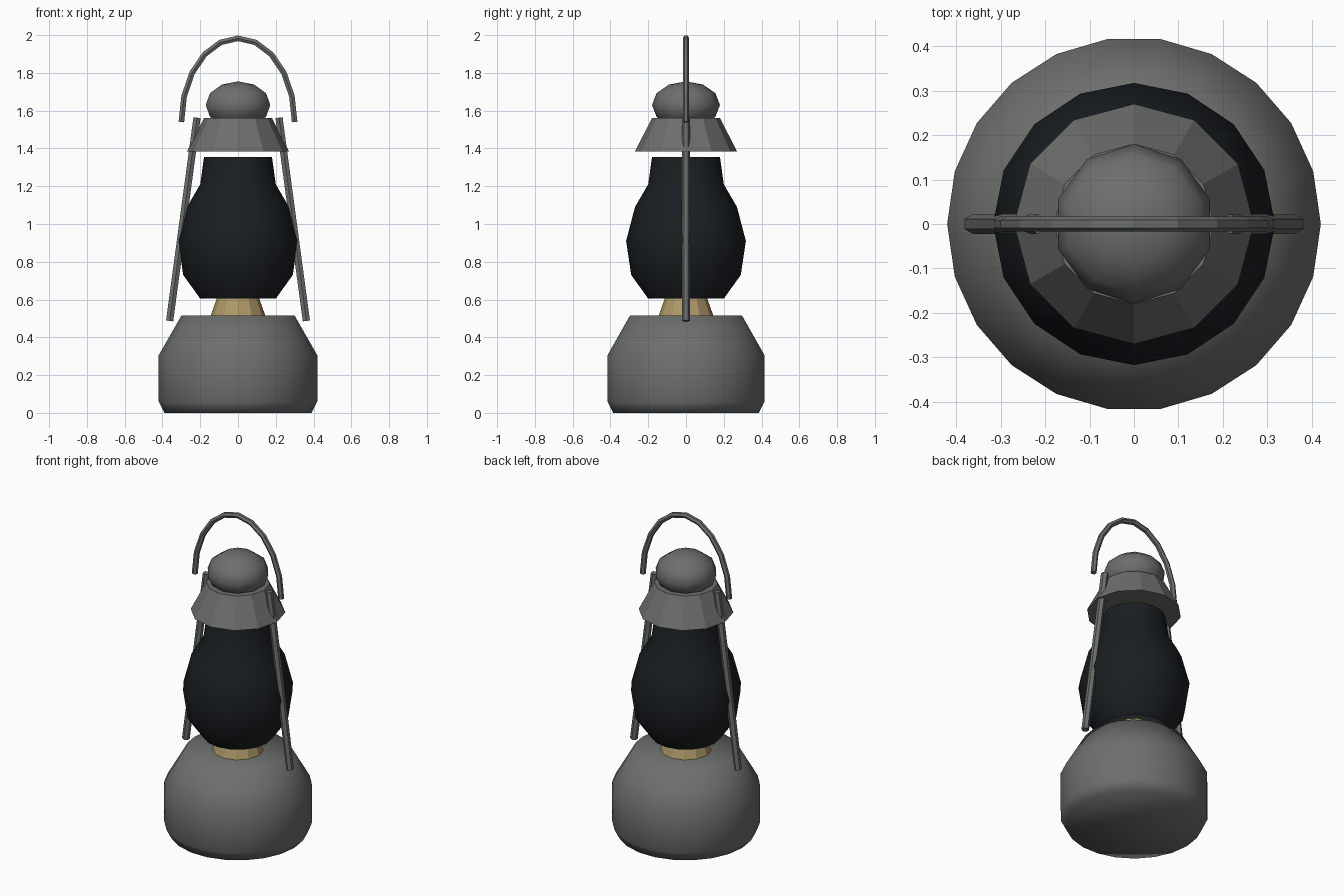
import bpy, bmesh
from math import sin, cos, pi

if "Cube" in bpy.data.objects:
    bpy.data.objects.remove(bpy.data.objects["Cube"])


def material(name, rgb):
    m = bpy.data.materials.new(name)
    m.diffuse_color = (*rgb, 1)
    m.use_nodes = True
    m.node_tree.nodes["Principled BSDF"].inputs["Base Color"].default_value = m.diffuse_color
    return m


METAL = material("dark_metal", (0.15, 0.16, 0.15))
BRASS = material("brass", (0.42, 0.31, 0.14))
GLASS = material("smoked_glass", (0.010, 0.013, 0.016))


def lathe(name, profile, sides, mat, smooth):
    """Revolve (radius, z) points around z; radius 0 becomes a single pole."""
    bm = bmesh.new()
    rings = []
    for r, z in profile:
        n = sides if r > 0 else 1
        rings.append([bm.verts.new((r * cos(2 * pi * i / sides),
                                    r * sin(2 * pi * i / sides), z)) for i in range(n)])
    for a, b in zip(rings, rings[1:]):
        for i in range(sides):
            j = (i + 1) % sides
            quad = [a[i % len(a)], a[j % len(a)], b[j % len(b)], b[i % len(b)]]
            bm.faces.new(list(dict.fromkeys(quad)))
    for f in bm.faces:
        f.smooth = smooth
    mesh = bpy.data.meshes.new(name)
    bm.to_mesh(mesh)
    bm.free()
    mesh.materials.append(mat)
    ob = bpy.data.objects.new(name, mesh)
    bpy.context.collection.objects.link(ob)
    return ob


def wire(name, points, radius):
    """Six-sided tube along a path."""
    cu = bpy.data.curves.new(name, 'CURVE')
    cu.dimensions = '3D'
    cu.bevel_depth = radius
    cu.bevel_resolution = 1
    cu.use_fill_caps = True
    sp = cu.splines.new('POLY')
    sp.points.add(len(points) - 1)
    for p, co in zip(sp.points, points):
        p.co = (*co, 1)
    sp.use_smooth = False
    cu.materials.append(METAL)
    ob = bpy.data.objects.new(name, cu)
    bpy.context.collection.objects.link(ob)


# Fuel tank
lathe("fuel_tank", [(0, 0), (0.39, 0), (0.42, 0.06), (0.42, 0.305),
                    (0.30, 0.515), (0, 0.515)], 22, METAL, True)

# Burner collar
lathe("burner", [(0, 0.50), (0.15, 0.50), (0.10, 0.64), (0, 0.64)], 12, BRASS, False)

# Glass globe, open at both ends
lathe("glass_globe", [(0.20, 0.605), (0.29, 0.73), (0.317, 0.91), (0.27, 1.09),
                      (0.20, 1.21), (0.18, 1.355)], 16, GLASS, True)

# Chimney hood
lathe("hood", [(0, 1.385), (0.27, 1.385), (0.18, 1.56), (0, 1.56)], 12, METAL, False)

# Rounded cap: squashed low-poly sphere
cap = lathe("top_cap", [(max(0, round(0.18 * sin(pi * k / 6), 5)),
                         1.63 - 0.125 * cos(pi * k / 6)) for k in range(7)],
            10, METAL, True)
cap.rotation_euler.z = pi / 2

# Side wires
for side, s in (("left", -1), ("right", 1)):
    wire(f"{side}_side_wire", [(s * 0.362, 0, 0.487), (s * 0.217, 0, 1.563)], 0.022)

# Carrying handle: half ellipse
wire("handle", [(0.30 * cos(pi * k / 10), 0, 1.54 + 0.443 * sin(pi * k / 10))
                for k in range(11)], 0.017)
